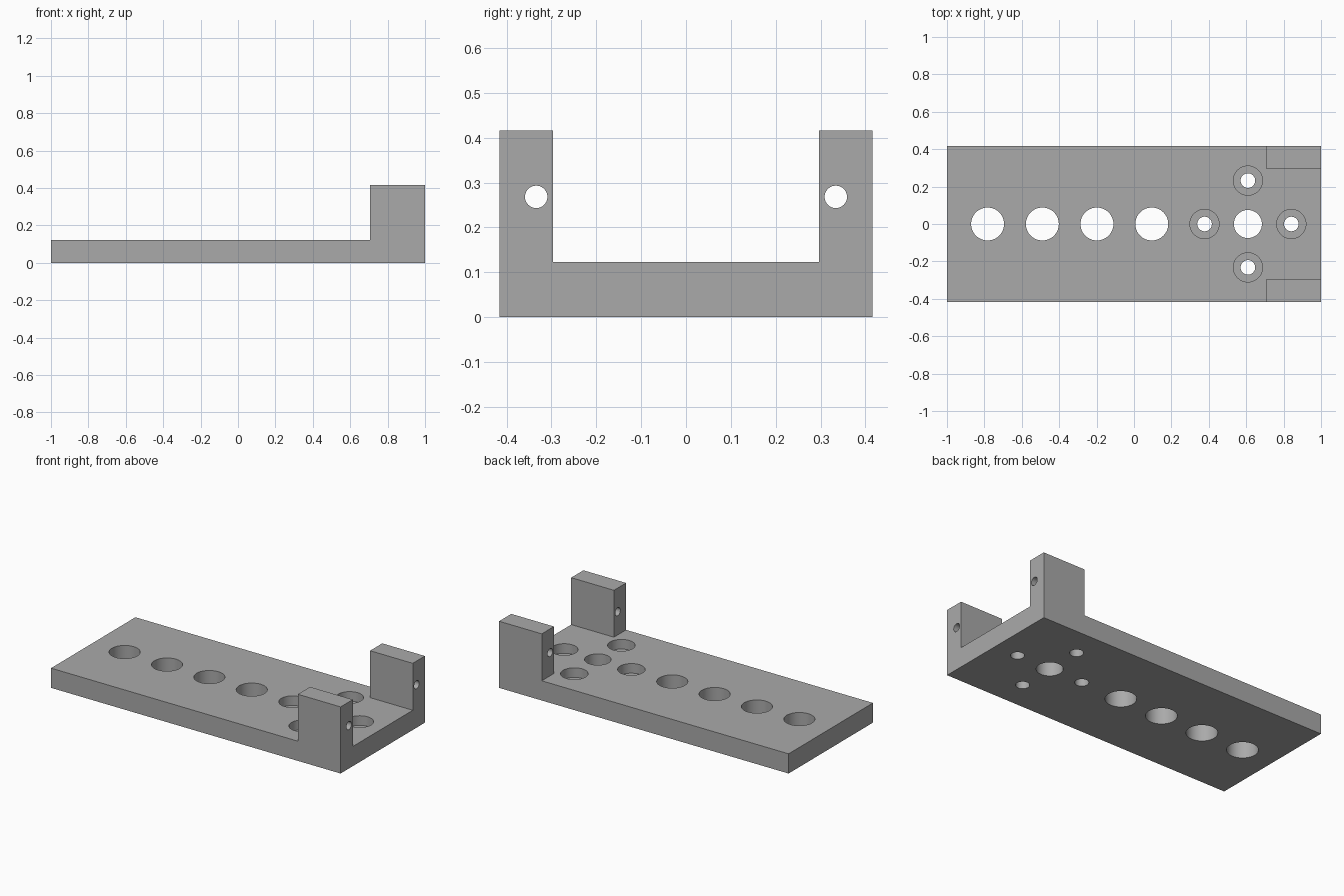
import bpy, math

if "Cube" in bpy.data.objects:
    bpy.data.objects.remove(bpy.data.objects["Cube"])

HALF_Y, PLATE_T, TOP = 0.416, 0.123, 0.416
EAR_X, EAR_Y = 0.705, 0.296

grey = bpy.data.materials.new("mid_grey")
grey.diffuse_color = (0.40, 0.40, 0.40, 1)
grey.use_nodes = True
grey.node_tree.nodes["Principled BSDF"].inputs["Base Color"].default_value = grey.diffuse_color


def box(name, lo, hi):
    bpy.ops.mesh.primitive_cube_add(size=1, location=[(a + b) / 2 for a, b in zip(lo, hi)])
    ob = bpy.context.object
    ob.name = name
    ob.scale = [b - a for a, b in zip(lo, hi)]
    bpy.ops.object.transform_apply(location=True, rotation=True, scale=True)
    return ob


def cylinder(radius, depth, location, rotation=(0, 0, 0)):
    bpy.ops.mesh.primitive_cylinder_add(vertices=64, radius=radius, depth=depth,
                                        location=location, rotation=rotation)
    return bpy.context.object


def cut(target, cutter):
    bpy.context.view_layer.objects.active = target
    mod = target.modifiers.new("cut", 'BOOLEAN')
    mod.operation, mod.solver, mod.object = 'DIFFERENCE', 'EXACT', cutter
    bpy.ops.object.modifier_apply(modifier=mod.name)
    bpy.data.objects.remove(cutter)


# Block cut down to a flat plate with two upright ears at one end
bracket = box("mounting_bracket", (-1, -HALF_Y, 0), (1, HALF_Y, TOP))
cut(bracket, box("plate_clearance", (-1.2, -1, PLATE_T), (EAR_X, 1, 1)))
cut(bracket, box("ear_gap", (0.5, -EAR_Y, PLATE_T), (1.2, EAR_Y, 1)))

# Row of large holes and the hub hole
for x in (-0.783, -0.49, -0.198, 0.095):
    cut(bracket, cylinder(0.088, 0.5, (x, 0, 0)))
HUB = 0.609
cut(bracket, cylinder(0.075, 0.5, (HUB, 0, 0)))

# Four counterbored screw holes around the hub
for i in range(4):
    a = i * math.pi / 2
    x, y = HUB + 0.232 * math.cos(a), 0.232 * math.sin(a)
    cut(bracket, cylinder(0.039, 0.5, (x, y, 0)))
    cut(bracket, cylinder(0.078, 0.2, (x, y, PLATE_T - 0.06 + 0.1)))

# Pin holes through the ears
for s in (-1, 1):
    cut(bracket, cylinder(0.025, 0.8, (0.85, s * 0.334, 0.268), (0, math.pi / 2, 0)))

# Material and shading
bracket.data.materials.clear()
bracket.data.materials.append(grey)
for p in bracket.data.polygons:
    p.material_index = 0
bpy.ops.object.select_all(action='DESELECT')
bracket.select_set(True)
bpy.context.view_layer.objects.active = bracket
bpy.ops.object.shade_smooth_by_angle(angle=math.radians(30))
